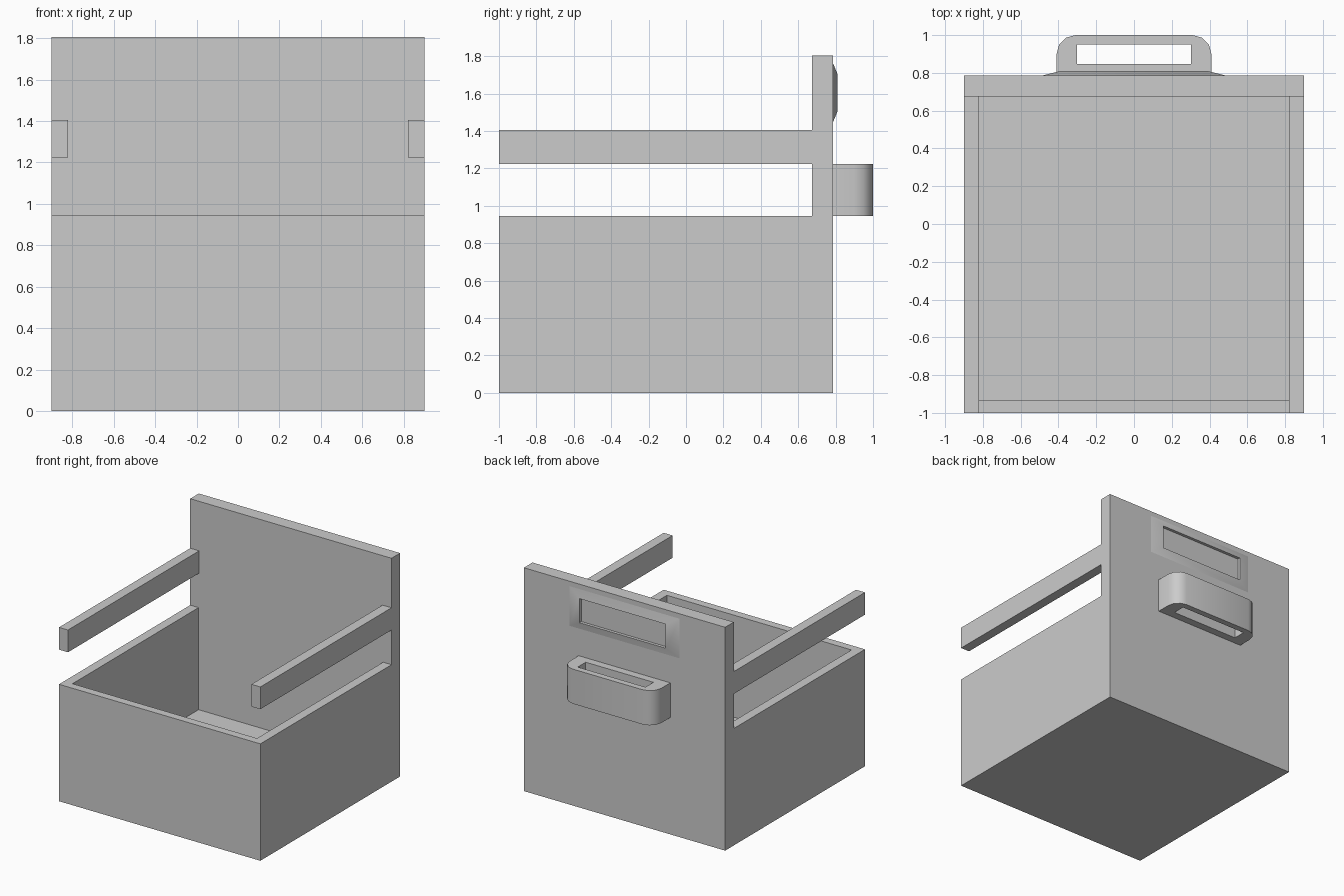
import bpy, bmesh, math

if "Cube" in bpy.data.objects:
    bpy.data.objects.remove(bpy.data.objects["Cube"])


def finish(name, bm, smooth=False):
    bmesh.ops.recalc_face_normals(bm, faces=bm.faces[:])
    mesh = bpy.data.meshes.new(name)
    bm.to_mesh(mesh)
    bm.free()
    obj = bpy.data.objects.new(name, mesh)
    bpy.context.collection.objects.link(obj)
    if smooth:
        bpy.ops.object.select_all(action='DESELECT')
        obj.select_set(True)
        bpy.context.view_layer.objects.active = obj
        bpy.ops.object.shade_smooth_by_angle(angle=math.radians(40))
    return obj


def prism(name, loops, z0, z1, smooth=False):
    """Extrude an xy outline (with optional holes) from z0 to z1."""
    bm = bmesh.new()
    for loop in loops:
        vs = [bm.verts.new((x, y, z0)) for x, y in loop]
        for a, b in zip(vs, vs[1:] + vs[:1]):
            bm.edges.new((a, b))
    bmesh.ops.triangle_fill(bm, use_beauty=True, edges=bm.edges[:])
    bmesh.ops.dissolve_degenerate(bm, dist=1e-5, edges=bm.edges[:])
    ext = bmesh.ops.extrude_face_region(bm, geom=bm.faces[:], use_keep_orig=True)
    for v in ext["geom"]:
        if isinstance(v, bmesh.types.BMVert):
            v.co.z = z1
    return finish(name, bm, smooth)


def rect(x0, x1, y0, y1):
    return [(x0, y0), (x1, y0), (x1, y1), (x0, y1)]


# Bin: front and side walls, floor, tall back panel
prism("bin_walls", [[(-.9, .675), (-.9, -1), (.9, -1), (.9, .675),
                     (.825, .675), (.825, -.935), (-.825, -.935), (-.825, .675)]], 0, .945)
prism("bin_floor", [rect(-.825, .825, -.935, .675)], 0, .12)
prism("back_panel", [rect(-.9, .9, .675, .785)], 0, 1.805)

# Side rails
for side, x0, x1 in (("left", -.9, -.82), ("right", .82, .9)):
    prism(side + "_rail", [rect(x0, x1, -1, .675)], 1.225, 1.405)

# Rear loop handle with rounded outer corners
arc = [(.31 + .1 * math.cos(math.radians(a)), .9 + .1 * math.sin(math.radians(a)))
       for a in (0, 30, 60, 90)]
outline = [(.41, .785)] + arc + [(-x, y) for x, y in reversed(arc)] + [(-.41, .785)]
prism("loop_handle", [outline, rect(-.303, .303, .848, .95)], .945, 1.225, smooth=True)

# Raised label frame: sloped outside, straight pocket inside
bm = bmesh.new()
rings = []
for hx, z0, z1, y in ((.49, 1.445, 1.765, .785), (.39, 1.505, 1.705, .81),
                      (.385, 1.508, 1.702, .81), (.385, 1.508, 1.702, .786)):
    rings.append([bm.verts.new((x, y, z)) for x, z in rect(-hx, hx, z0, z1)])
for a, b in zip(rings, rings[1:]):
    for i in range(4):
        j = (i + 1) % 4
        bm.faces.new((a[i], a[j], b[j], b[i]))
bm.faces.new(rings[-1])
finish("label_frame", bm, smooth=True)
